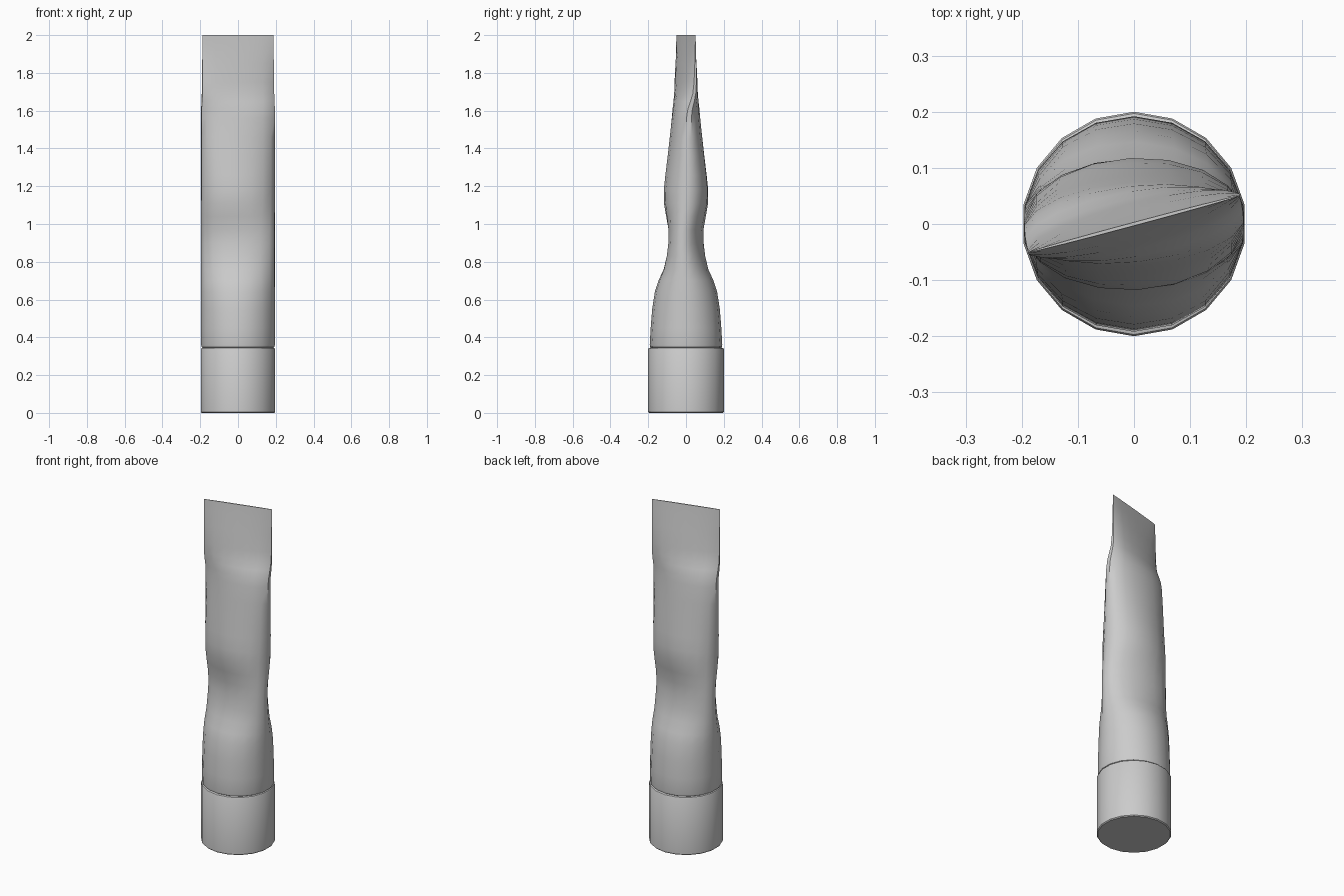
import bpy, bmesh
from math import sin, cos, pi, radians, sqrt

if "Cube" in bpy.data.objects:
    bpy.data.objects.remove(bpy.data.objects["Cube"])

SIDES = 18


def loft(name, sections):
    """Skin elliptical sections (z, half width, half depth, twist in degrees)."""
    bm = bmesh.new()
    rings = []
    for z, a, b, twist in sections:
        t = radians(twist)
        ring = []
        for i in range(SIDES):
            ang = pi / 2 + 2 * pi * i / SIDES
            x, y = a * cos(ang), b * sin(ang)
            ring.append(bm.verts.new((x * cos(t) - y * sin(t), x * sin(t) + y * cos(t), z)))
        rings.append(ring)
    for low, high in zip(rings, rings[1:]):
        for i in range(SIDES):
            j = (i + 1) % SIDES
            bm.faces.new((low[i], low[j], high[j], high[i]))
    bm.faces.new(rings[0][::-1])
    bm.faces.new(rings[-1])
    me = bpy.data.meshes.new(name)
    bm.to_mesh(me)
    bm.free()
    ob = bpy.data.objects.new(name, me)
    bpy.context.collection.objects.link(ob)
    bpy.ops.object.select_all(action='DESELECT')
    ob.select_set(True)
    bpy.context.view_layer.objects.active = ob
    bpy.ops.object.shade_smooth_by_angle(angle=radians(40))
    return ob


# Screw cap with softened rims
loft("cap", [(0, .195, .195, 0), (.005, .2, .2, 0), (.338, .2, .2, 0),
             (.343, .197, .197, 0), (.345, .19, .19, 0)])

# Squeezed tube: (z, visible half depth, twist)
squeeze = [(.36, .192, 0), (.45, .187, 0), (.55, .179, 0), (.64, .165, -1),
           (.70, .146, -2), (.76, .119, -4), (.83, .103, -5), (.90, .094, -6),
           (.97, .094, -5), (1.04, .105, -2), (1.11, .117, 1), (1.18, .118, 3),
           (1.26, .110, 4), (1.36, .098, 4), (1.46, .087, 4), (1.56, .076, 4.5),
           (1.61, .071, 6.5), (1.65, .067, 10), (1.69, .063, 13), (1.75, .061, 14.5),
           (1.85, .056, 15), (1.94, .0525, 15), (2.0, .0515, 15)]
A = .198
sections = [(.344, .188, .183, 0), (.349, .196, .19, 0)]
for z, depth, twist in squeeze:
    t = radians(twist)
    b = sqrt(max(depth ** 2 - (A * sin(t)) ** 2, .003 ** 2)) / cos(t)
    sections.append((z, A, b, twist))
# flat crimped end
sections[-1] = (2.0, A, .003, 15)
sections[-2] = (1.94, A, .010, 15)
loft("tube_body", sections)
